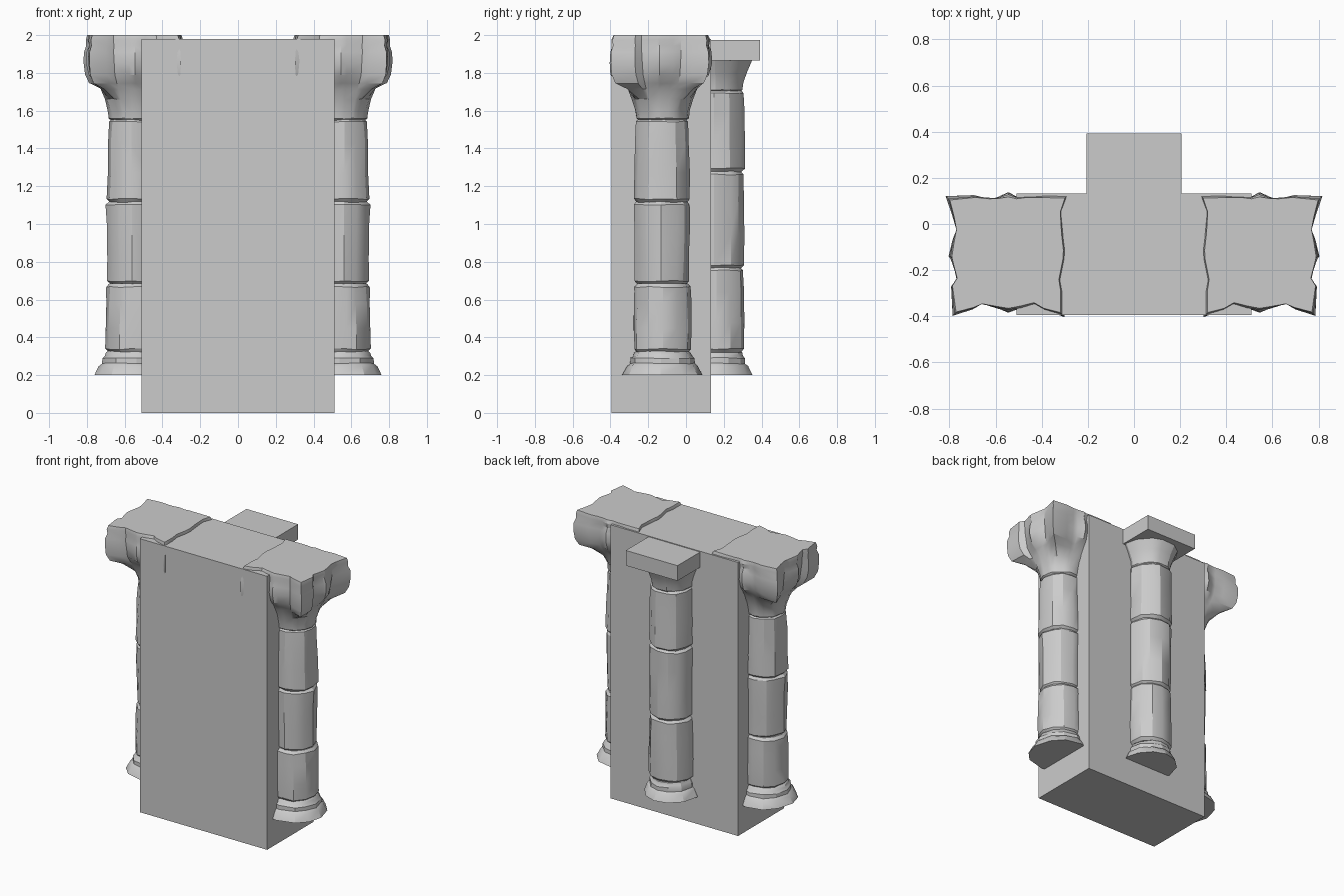
import bpy, bmesh, math, random
from math import sin, cos, pi

cube = bpy.data.objects.get("Cube")
if cube:
    bpy.data.objects.remove(cube, do_unlink=True)

stone = bpy.data.materials.new("grey_stone")
stone.use_nodes = True
stone.diffuse_color = (0.6, 0.6, 0.6, 1)
stone.node_tree.nodes["Principled BSDF"].inputs["Base Color"].default_value = (0.6, 0.6, 0.6, 1)


def finish(name, bm, angle=None):
    bmesh.ops.recalc_face_normals(bm, faces=bm.faces)
    mesh = bpy.data.meshes.new(name)
    bm.to_mesh(mesh)
    bm.free()
    mesh.materials.append(stone)
    obj = bpy.data.objects.new(name, mesh)
    bpy.context.collection.objects.link(obj)
    if angle:
        bpy.ops.object.select_all(action="DESELECT")
        obj.select_set(True)
        bpy.context.view_layer.objects.active = obj
        bpy.ops.object.shade_smooth_by_angle(angle=math.radians(angle))
    return obj


def box(name, x, y, z):
    bm = bmesh.new()
    bmesh.ops.create_cube(bm, size=1)
    for v in bm.verts:
        v.co = [lo + (c + 0.5) * (hi - lo) for c, (lo, hi) in zip(v.co, (x, y, z))]
    return finish(name, bm)


def loft(name, centre, rings, segs, radius, rough=0.0, seed=1, side=1, angle=28):
    """Capped stack of rings; radius(ring, angle) shapes each one."""
    rng = random.Random(seed)
    twist = [rng.uniform(-0.09, 0.09) if rough else 0 for _ in range(segs)]
    dent = [rng.uniform(-rough, rough) for _ in range(segs)]
    bm = bmesh.new()
    loops = []
    for i, ring in enumerate(rings):
        loop = []
        for k in range(segs):
            a = 2 * pi * k / segs
            r = radius(ring, a) + dent[k] + rng.uniform(-rough, rough)
            a += twist[k]
            z = ring[0]
            if 0 < i < len(rings) - 1:
                z += rng.uniform(-rough, rough)
            loop.append(bm.verts.new((side * (centre[0] + r * cos(a)), centre[1] + r * sin(a), z)))
        loops.append(loop)
    for low, high in zip(loops, loops[1:]):
        for k in range(segs):
            n = (k + 1) % segs
            bm.faces.new((low[k], low[n], high[n], high[k]))
    bm.faces.new(loops[0])
    bm.faces.new(loops[-1])
    return finish(name, bm, angle)


def round_radius(ring, a):
    return ring[1]


def drum(name, centre, z0, z1, r0, r1, seed, side=1):
    """Worn shaft block with chamfered ends."""
    h = z1 - z0
    rings = [(z0, r0 - 0.016), (z0 + 0.018, r0 + 0.001)]
    rings += [(z0 + h * t, r0 + (r1 - r0) * t + 0.002) for t in (0.35, 0.7)]
    rings += [(z1 - 0.018, r1 + 0.001), (z1, r1 - 0.016)]
    loft(name, centre, rings, 13, round_radius, 0.0035, seed, side)


def base(name, centre, s, seed, side=1):
    rings = [(0.2, 0.215), (0.25, 0.188), (0.262, 0.172), (0.29, 0.172),
             (0.303, 0.16), (0.32, 0.152), (0.33, 0.138)]
    loft(name, centre, [(z, r * s) for z, r in rings], 12, round_radius, 0.003, seed, side)


def leafy_radius(ring, a):
    """Blend a round neck into a wavy square with corner scrolls."""
    z, r, mid, corner, wave = ring
    c = sin(2 * a) ** 4
    w = mid + (corner - mid) * c
    square = (0.242 + wave * cos(8 * a)) / max(abs(cos(a)), abs(sin(a)))
    return r + (square - r) * w


# Central block
box("wall_block", (-0.51, 0.51), (-0.395, 0.133), (0, 1.98))

# Side columns, mirrored
side_at = (0.545, -0.125)
capital = [(1.545, 0.12, 0, 0, 0), (1.56, 0.138, 0, 0, 0), (1.60, 0.143, 0, 0, 0),
           (1.66, 0.16, 0, 0.06, 0), (1.715, 0.178, 0.08, 0.4, 0.01),
           (1.745, 0.185, 0.25, 0.82, 0.016), (1.79, 0.19, 0.75, 0.95, 0.02),
           (1.85, 0.2, 1.0, 0.98, 0.02), (1.91, 0.2, 1.0, 1.0, 0.016),
           (1.945, 0.2, 0.85, 0.95, 0.01), (1.975, 0.2, 0.95, 0.99, 0.01),
           (2.0, 0.2, 0.85, 0.93, 0.008)]
for label, side in (("left", 1), ("right", -1)):
    base(label + "_column_base", side_at, 1, 3, side)
    drum(label + "_lower_drum", side_at, 0.32, 0.685, 0.156, 0.152, 5, side)
    drum(label + "_middle_drum", side_at, 0.68, 1.12, 0.141, 0.15, 8, side)
    drum(label + "_upper_drum", side_at, 1.115, 1.56, 0.149, 0.137, 13, side)
    loft(label + "_capital", side_at, capital, 32, leafy_radius, 0.003, 21, side)

# Rear column with a plain square capital
rear_at = (0, 0.16)
base("rear_column_base", rear_at, 0.88, 4)
drum("rear_lower_drum", rear_at, 0.32, 0.77, 0.15, 0.145, 34)
drum("rear_middle_drum", rear_at, 0.765, 1.28, 0.145, 0.147, 55)
drum("rear_upper_drum", rear_at, 1.275, 1.71, 0.15, 0.146, 89)
neck = [(1.695, 0.125), (1.71, 0.14), (1.75, 0.145), (1.8, 0.163), (1.87, 0.195)]
loft("rear_capital_neck", rear_at, neck, 13, round_radius, 0.003, 7)
box("rear_capital_slab", (-0.207, 0.207), (-0.02, 0.393), (1.865, 1.975))
